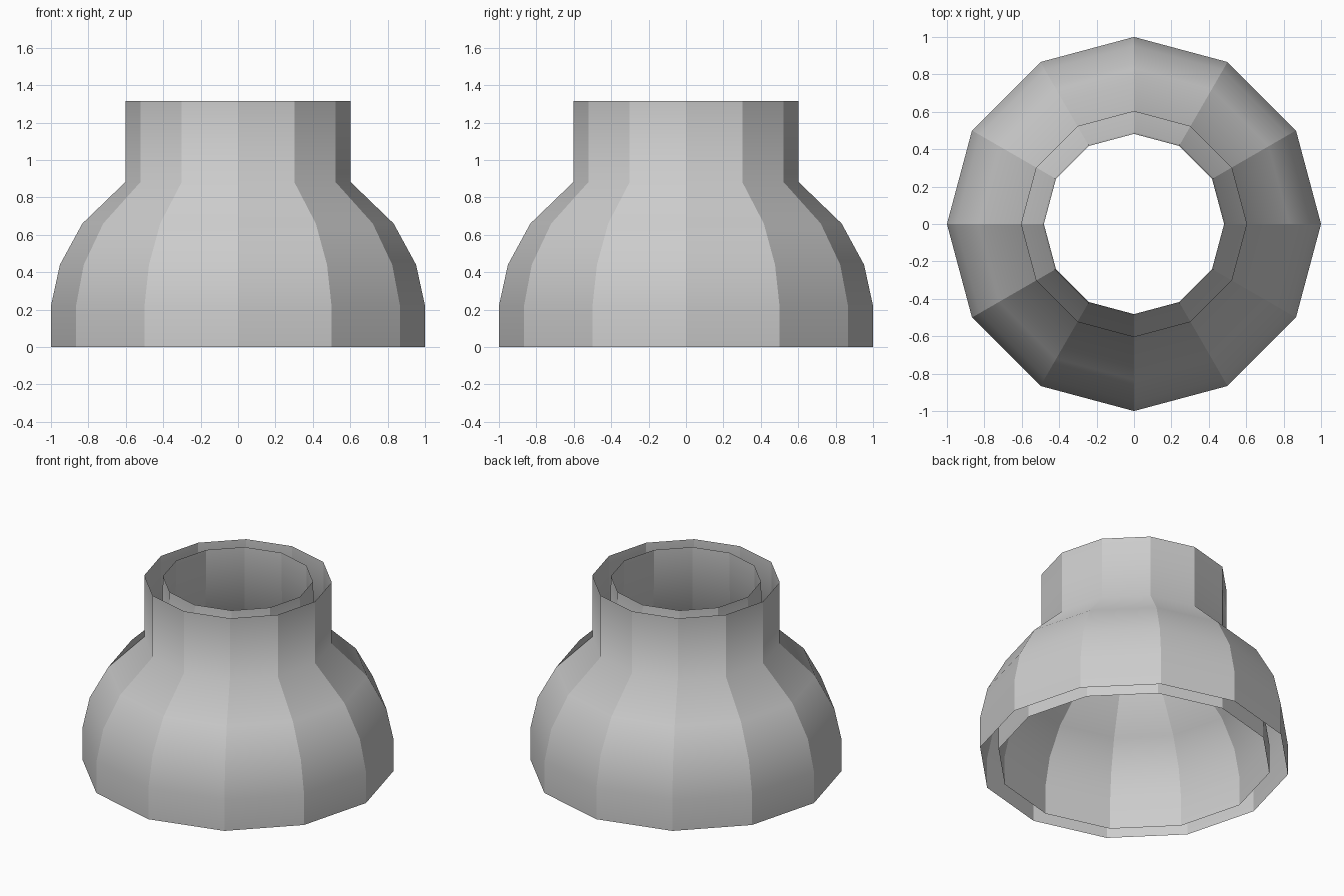
import bpy, bmesh, math

if "Cube" in bpy.data.objects:
    bpy.data.objects.remove(bpy.data.objects["Cube"])

SIDES = 12
WALL = 0.12
# outer profile (radius, height), bottom to top
PROFILE = [(1.0, 0.0), (1.0, 0.22), (0.952, 0.44),
           (0.832, 0.66), (0.602, 0.882), (0.602, 1.316)]

# Outer shell: open lathe with twelve facets
bm = bmesh.new()
rings = [[bm.verts.new((r * math.cos(math.tau * i / SIDES),
                        r * math.sin(math.tau * i / SIDES), z))
          for i in range(SIDES)] for r, z in PROFILE]
for low, high in zip(rings, rings[1:]):
    for i in range(SIDES):
        j = (i + 1) % SIDES
        bm.faces.new((low[i], low[j], high[j], high[i])).smooth = True

# Facets are crisp around the body and smooth from bottom to top
for e in bm.edges:
    if abs(e.verts[0].co.z - e.verts[1].co.z) > 0.01:
        e.smooth = False

mesh = bpy.data.meshes.new("flared_collar")
bm.to_mesh(mesh)
bm.free()
collar = bpy.data.objects.new("flared_collar", mesh)
bpy.context.collection.objects.link(collar)

# Inner shell: offset inward, with the gap between the walls left open
shell = collar.modifiers.new("inner_shell", 'SOLIDIFY')
shell.thickness = WALL
shell.offset = -1.0
shell.use_rim = False
